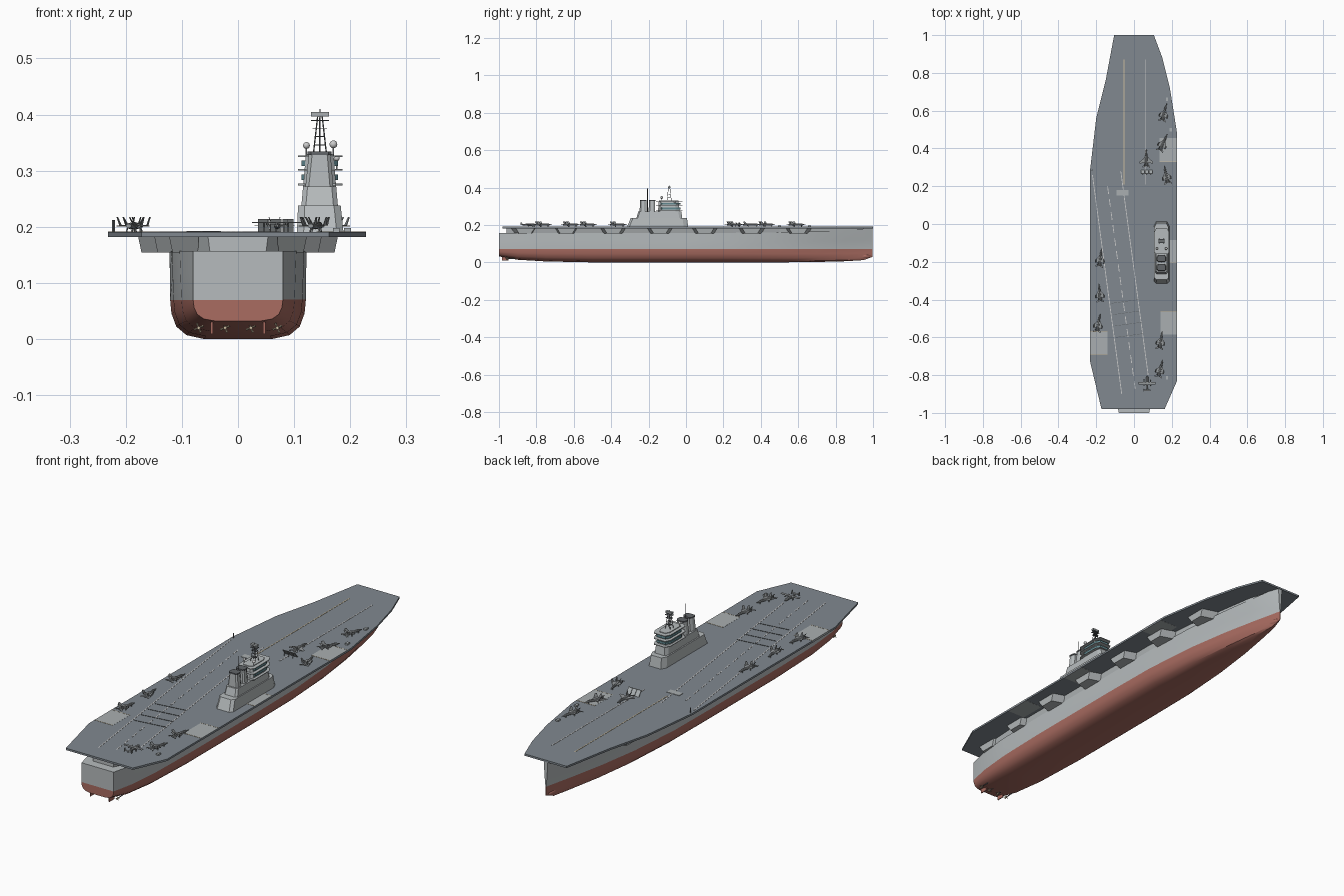
import bpy, bmesh, math
from mathutils import Matrix, Vector

if "Cube" in bpy.data.objects:
    bpy.data.objects.remove(bpy.data.objects["Cube"])


def mat(name, r, g, b):
    m = bpy.data.materials.new(name)
    m.diffuse_color = (r, g, b, 1)
    m.use_nodes = True
    m.node_tree.nodes["Principled BSDF"].inputs["Base Color"].default_value = m.diffuse_color
    return m


GREY = mat("hull_grey", .47, .50, .51)
RED = mat("antifouling_red", .40, .15, .12)
DECK = mat("deck_dark", .22, .25, .28)
LIFT = mat("lift_grey", .40, .43, .44)
DARK = mat("dark_grey", .12, .13, .14)
PLANE = mat("aircraft_grey", .30, .32, .33)
WHITE = mat("marking_white", .80, .80, .78)
GOLD = mat("marking_tan", .62, .52, .36)
GLASS = mat("window_teal", .12, .25, .28)


def rings(bm, sections):
    """Skin a list of equal-length closed rings and cap both ends."""
    vs = [[bm.verts.new(p) for p in s] for s in sections]
    n = len(vs[0])
    for a, b in zip(vs, vs[1:]):
        for i in range(n):
            bm.faces.new((a[i], a[(i + 1) % n], b[(i + 1) % n], b[i]))
    bm.faces.new(vs[0][::-1])
    bm.faces.new(vs[-1])


def finish(name, bm, *mats):
    bmesh.ops.recalc_face_normals(bm, faces=bm.faces)
    me = bpy.data.meshes.new(name)
    bm.to_mesh(me)
    bm.free()
    for m in mats:
        me.materials.append(m)
    ob = bpy.data.objects.new(name, me)
    bpy.context.collection.objects.link(ob)
    return ob


def prism(name, bottom, z0, z1, m, top=None):
    bm = bmesh.new()
    rings(bm, [[(x, y, z0) for x, y in bottom], [(x, y, z1) for x, y in top or bottom]])
    return finish(name, bm, m)


def rect(x0, x1, y0, y1):
    return [(x0, y0), (x1, y0), (x1, y1), (x0, y1)]


def chamfered(x0, x1, y0, y1, c):
    return [(x0 + c, y0), (x1 - c, y0), (x1, y0 + c), (x1, y1 - 2 * c),
            (x1 - c, y1), (x0 + c, y1), (x0, y1 - 2 * c), (x0, y0 + c)]


def strip(name, a, b, w, m, z=.1915):
    a, b = Vector(a), Vector(b)
    d = (b - a).normalized() * w / 2
    n = Vector((-d.y, d.x))
    return prism(name, [a + n, b + n, b - n, a - n], .1895, z, m)


def rod(name, a, b, r, m, sides=6, r2=None):
    a, b = Vector(a), Vector(b)
    bm = bmesh.new()
    q = (b - a).to_track_quat('Z', 'Y').to_matrix().to_4x4()
    bmesh.ops.create_cone(bm, cap_ends=True, segments=sides, radius1=r, radius2=r2 or r,
                          depth=(b - a).length, matrix=Matrix.Translation((a + b) / 2) @ q)
    return finish(name, bm, m)


def ball(name, loc, size, m):
    bm = bmesh.new()
    bmesh.ops.create_uvsphere(bm, u_segments=16, v_segments=10, radius=1,
                              matrix=Matrix.Translation(loc) @ Matrix.Diagonal((*size, 1)))
    for f in bm.faces:
        f.smooth = True
    return finish(name, bm, m)


# Hull: station = (y, half width at waterline, half width at top, keel z, top z)
stations = [(-1, .08, .08, .032, .157), (-.9, .101, .104, .014, .157), (-.75, .115, .118, .005, .157),
            (-.5, .121, .122, 0, .157), (0, .121, .122, 0, .157), (.25, .118, .121, 0, .158),
            (.5, .098, .11, 0, .161), (.7, .067, .085, .002, .166), (.85, .036, .056, .006, .172),
            (.95, .013, .03, .012, .18), (.998, .002, .01, .03, .183)]
bilge = [(.5, 0), (.76, .1), (.91, .32), (.98, .65), (1, 1)]
secs = []
for y, w, t, k, top in stations:
    half = [(w * a, k + (.07 - k) * b) for a, b in bilge] + [((w + t) / 2, .115), (t, top)]
    secs.append([(x, y, z) for x, z in half] + [(-x, y, z) for x, z in half[::-1]])
bm = bmesh.new()
rings(bm, secs)
bmesh.ops.bisect_plane(bm, geom=bm.verts[:] + bm.edges[:] + bm.faces[:],
                       plane_co=(0, 0, .07), plane_no=(0, 0, 1), dist=1e-5)
for f in bm.faces:
    f.material_index = int(f.calc_center_median().z < .07)
    f.smooth = len(f.verts) == 4
hull = finish("hull", bm, GREY, RED)
bpy.context.view_layer.objects.active = hull
hull.select_set(True)
bpy.ops.object.shade_smooth_by_angle(angle=math.radians(30))
ball("bow_bulb", (0, .935, .032), (.014, .055, .014), RED)

# Gallery between hull and flight deck
gal = [(-.05, -.96), (.05, -.96), (.105, -.85), (.117, -.6), (.117, .25), (.1, .5), (.05, .85), (.012, .97)]
gal += [(-.012, .97), (-.05, .85), (-.1, .5), (-.117, .25), (-.117, -.6), (-.105, -.85)]
prism("gallery", gal, .155, .183, GREY, [(x * 1.07, y) for x, y in gal])

# Flight deck
deck = [(-.105, 1), (-.15, .76), (-.2, .56), (-.232, .29), (-.232, -.73), (-.172, -.98), (.162, -.98),
        (.228, -.83), (.228, .48), (.19, .72), (.15, .88), (.105, 1)]
prism("flight_deck", deck, .182, .1905, DECK)

# Sponsons, rudders, shafts on both sides
for s in (-1, 1):
    for y in (-.86, -.64, -.39, -.14, .1, .35, .6):
        o = .178 - max(0, abs(y) - .4) * .12
        i = .07 if abs(y) > .5 else .1
        top = [(s * i, y - .075), (s * o, y - .05), (s * o, y + .05), (s * i, y + .075)]
        bot = [(s * i, y - .055), (s * (o - .006), y - .032), (s * (o - .006), y + .032), (s * i, y + .055)]
        prism("sponson", bot, .154, .183, GREY, top)
    x = s * .047
    prism("rudder", rect(x - .002, x + .002, -.985, -.95), .009, .04, RED)
    for x in (.023, .07):
        rod("propeller_shaft", (s * x, -.96, .02), (s * x, -.82, .024), .002, DARK)
        rod("propeller_hub", (s * x, -.965, .02), (s * x, -.95, .02), .003, GOLD, 8)
        for k in range(4):
            a = k * math.pi / 2 + .4
            rod("propeller_blade", (s * x, -.957, .02),
                (s * x + .009 * math.cos(a), -.957, .02 + .009 * math.sin(a)), .001, GOLD, 4, .002)

# Aircraft lifts with tan edge lines
for x0, x1, y0, y1 in ((.135, .228, .33, .455), (.135, .228, -.205, -.085),
                       (.14, .228, -.585, -.465), (-.232, -.14, -.69, -.57)):
    prism("aircraft_lift", rect(x0, x1, y0, y1), .1815, .191, LIFT)
    for y in (y0, y1):
        strip("lift_edge", (x0, y), (x1, y), .002, GOLD)

# Deck markings
for x, m in ((-.053, GOLD), (.06, WHITE)):
    strip("catapult_track", (x, .21), (x, .87), .004, m)
strip("landing_edge_left", (-.22, .26), (-.065, -.9), .004, WHITE)
strip("landing_edge_right", (-.07, .28), (.075, -.8), .004, WHITE)
a, b = Vector((-.14, .2)), Vector((.01, -.9))
for i in range(16):
    strip("landing_centre_dash", a.lerp(b, i / 16), a.lerp(b, (i + .6) / 16), .004, WHITE)
for i in range(4):
    y = -.42 - i * .06
    strip("arrestor_wire", (-.12 + i * .008, y), (.025 + i * .008, y + .02), .002, DARK, .192)

# Blast deflectors: one lowered, one raised in three panels
prism("deflector_lowered", rect(-.092, -.03, .152, .18), .19, .1925, LIFT)
for i in range(3):
    x = .036 + i * .0215
    prism("deflector_raised", rect(x, x + .02, .282, .286), .19, .214, LIFT, rect(x, x + .02, .264, .268))
    rod("deflector_strut", (x + .01, .262, .19), (x + .01, .268, .208), .001, DARK)

# Island superstructure
prism("island_base", chamfered(.105, .188, -.315, .012, .012), .19, .238, GREY,
      chamfered(.107, .183, -.295, .005, .012))
prism("island_upper", chamfered(.113, .178, -.265, -.02, .008), .238, .272, GREY,
      chamfered(.116, .175, -.255, -.025, .008))
prism("bridge_tower", chamfered(.116, .175, -.15, -.035, .01), .27, .33, GREY,
      chamfered(.121, .17, -.145, -.04, .01))
for z in (.274, .3, .324):
    prism("bridge_walkway", chamfered(.107, .186, -.16, -.02, .012), z, z + .003, GREY)
for z in (.283, .308):
    prism("bridge_windows", chamfered(.113, .178, -.14, -.03, .011), z, z + .01, GLASS)
for y0, y1 in ((-.248, -.212), (-.2, -.165)):
    prism("funnel", chamfered(.12, .17, y0, y1, .006), .27, .328, GREY, chamfered(.126, .165, y0 + .002, y1, .006))
    prism("funnel_cap", chamfered(.124, .167, y0 + .001, y1 + .001, .006), .328, .334, DARK)

# Lattice mast, radar panel, domes, whip aerial
for sx in (-1, 1):
    for sy in (-1, 1):
        rod("mast_leg", (.146 + sx * .012, -.09 + sy * .012, .327), (.146 + sx * .004, -.09 + sy * .004, .397),
            .0012, DARK)
for z, w in ((.345, .01), (.36, .008), (.375, .013), (.389, .016)):
    prism("mast_crossarm", rect(.146 - w, .146 + w, -.09 - w * .6, -.09 + w * .6), z, z + .0015, DARK)
prism("radar_panel", rect(.13, .162, -.096, -.084), .397, .405, LIFT)
rod("mast_tip", (.146, -.09, .395), (.146, -.09, .41), .001, DARK)
rod("aerial", (.146, -.206, .272), (.146, -.206, .395), .0016, DARK)
for x, y, z, r in ((.122, -.13, .345, .006), (.17, -.13, .347, .007), (.176, -.06, .322, .005)):
    ball("radar_dome", (x, y, z), (r, r, r), WHITE)
    rod("dome_post", (x, y, z - .02), (x, y, z), .0015, GREY)

# Deck-edge light post and tractors
rod("landing_light_post", (-.222, .285, .19), (-.222, .285, .212), .003, DARK)
for x, y in ((.175, .66), (.195, .5), (.175, -.815)):
    prism("tow_tractor", rect(x - .006, x + .006, y - .009, y + .009), .191, .198, LIFT)


# Aircraft: nose +y, wheels at z = 0
def slab(bm, pts, t=.0012):
    rings(bm, [[(x, y, z + k) for x, y, z in pts] for k in (-t / 2, t / 2)])


def fin(bm, pts, t=.0012):
    rings(bm, [[(x + k, y, z) for x, y, z in pts] for k in (-t / 2, t / 2)])


def body(bm, prof, z, squash=.8):
    rings(bm, [[(r * math.cos(i * math.pi / 4), y, z + squash * r * math.sin(i * math.pi / 4))
                for i in range(8)] for y, r in prof])


def jet(folded):
    bm = bmesh.new()
    body(bm, [(.05, .0008), (.036, .004), (.01, .006), (-.02, .0075), (-.042, .005)], .011)
    body(bm, [(.034, .001), (.026, .003), (.014, .003), (.002, .001)], .0155)
    for s in (-1, 1):
        fx = .019
        slab(bm, [(s * .005, .014, .012), (s * fx, -.006, .012), (s * fx, -.026, .012), (s * .005, -.026, .012)])
        if folded:
            fin(bm, [(s * fx, -.006, .012), (s * fx, -.026, .012), (s * .024, -.025, .027), (s * .024, -.015, .027)])
        else:
            slab(bm, [(s * fx, -.006, .012), (s * .036, -.018, .012), (s * .036, -.027, .012), (s * fx, -.026, .012)])
        slab(bm, [(s * .005, -.032, .011), (s * .02, -.042, .011), (s * .02, -.05, .011), (s * .005, -.044, .011)])
        fin(bm, [(s * .005, -.02, .014), (s * .005, -.036, .014), (s * .01, -.042, .027), (s * .01, -.034, .027)])
        fin(bm, [(s * .009, -.01, 0), (s * .009, -.014, 0), (s * .006, -.014, .01), (s * .006, -.01, .01)], .002)
    fin(bm, [(0, .03, 0), (0, .026, 0), (0, .026, .01), (0, .03, .01)], .002)
    return finish("parked_jet", bm, PLANE)


def place(ob, x, y, deg):
    ob.location = (x, y, .1905)
    ob.rotation_euler.z = math.radians(deg)


place(jet(False), .065, .348, 0)
proto = jet(True)
spots = [(.16, .59, -15), (.155, .43, -25), (.17, .26, 12), (-.178, -.18, -8), (-.182, -.365, 5),
         (-.188, -.525, -10), (.142, -.615, -10), (.14, -.765, -15)]
for i, spot in enumerate(spots):
    ob = proto if i == 0 else proto.copy()
    if i:
        bpy.context.collection.objects.link(ob)
    place(ob, *spot)

# Straight-winged propeller aircraft
bm = bmesh.new()
body(bm, [(.042, .002), (.034, .006), (0, .006), (-.04, .002)], .011, 1)
slab(bm, [(-.045, .008, .017), (.045, .008, .017), (.045, -.004, .017), (-.045, -.004, .017)], .002)
slab(bm, [(-.018, -.03, .013), (.018, -.03, .013), (.018, -.04, .013), (-.018, -.04, .013)])
for s in (-1, 1):
    body(bm, [(.02, .002), (.014, .004), (-.012, .002)], .014)
    fin(bm, [(s * .018, -.029, .009), (s * .018, -.041, .009), (s * .018, -.041, .023), (s * .018, -.032, .023)])
    body(bm, [(.021, .0015), (.012, .0035), (-.012, .002)], .015)
    bmesh.ops.translate(bm, verts=bm.verts[-24:], vec=(s * .017, 0, 0))
    fin(bm, [(s * .012, .004, 0), (s * .012, 0, 0), (s * .012, 0, .015), (s * .012, .004, .015)], .002)
place(finish("propeller_aircraft", bm, PLANE), .07, -.845, 0)
